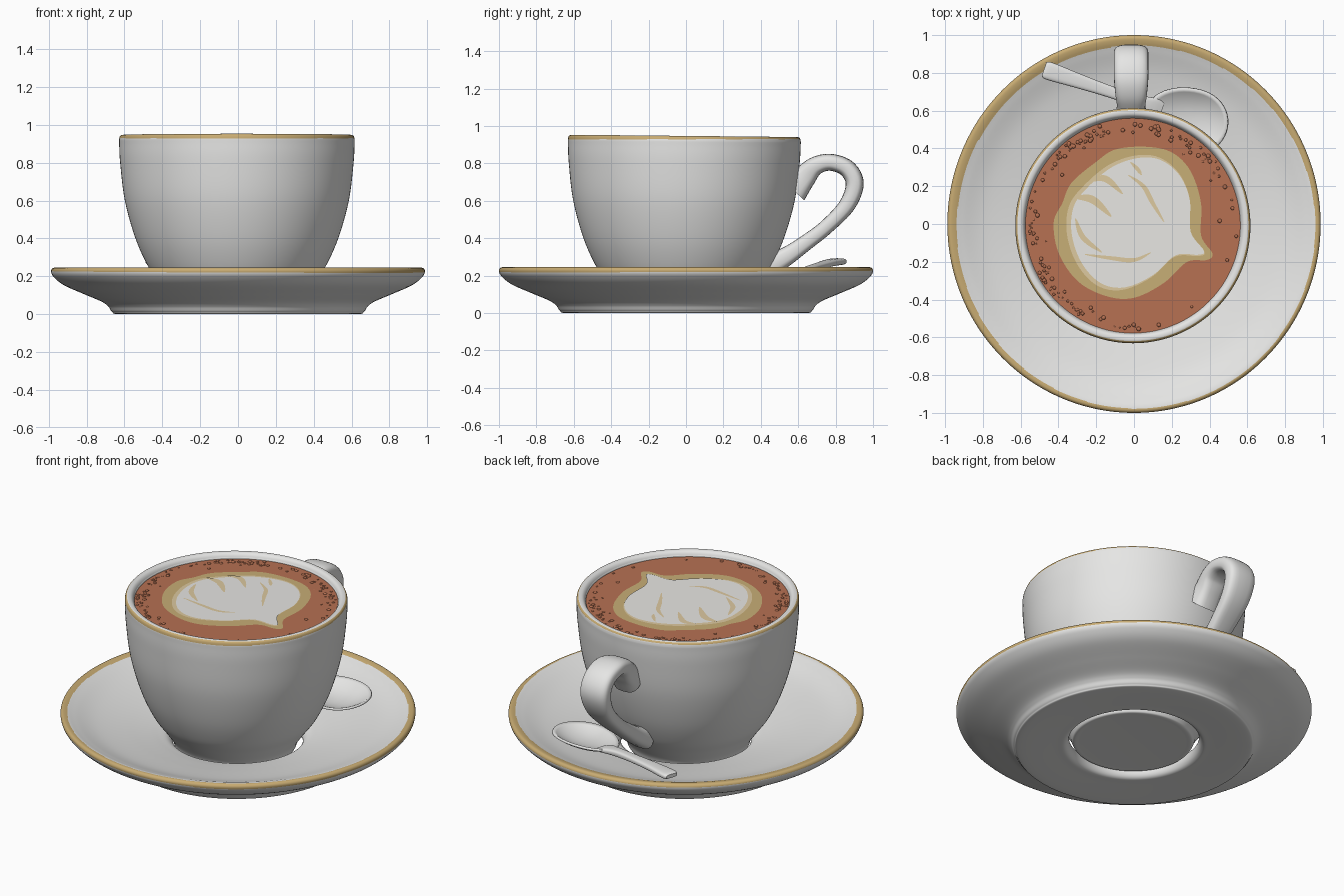
import bpy, bmesh, math, random
from mathutils import Vector

random.seed(4)
default = bpy.data.objects.get("Cube")
if default:
    bpy.data.objects.remove(default)


def material(name, color):
    m = bpy.data.materials.new(name)
    m.use_nodes = True
    m.diffuse_color = (*color, 1)
    m.node_tree.nodes["Principled BSDF"].inputs["Base Color"].default_value = (*color, 1)
    return m


porcelain = material("white porcelain", (0.79, 0.79, 0.78))
gold = material("gold trim", (0.58, 0.41, 0.17))
coffee_brown = material("coffee brown", (0.47, 0.165, 0.085))
foam_tan = material("tan foam", (0.57, 0.42, 0.18))
foam_beige = material("beige foam", (0.72, 0.58, 0.35))
foam_white = material("white foam", (0.84, 0.83, 0.80))


def finish(name, bm, mats, angle=50):
    """Turn a bmesh into a smooth shaded object."""
    bmesh.ops.recalc_face_normals(bm, faces=bm.faces[:])
    mesh = bpy.data.meshes.new(name)
    bm.to_mesh(mesh)
    bm.free()
    ob = bpy.data.objects.new(name, mesh)
    bpy.context.scene.collection.objects.link(ob)
    for m in mats:
        mesh.materials.append(m)
    bpy.ops.object.select_all(action="DESELECT")
    ob.select_set(True)
    bpy.context.view_layer.objects.active = ob
    bpy.ops.object.shade_smooth_by_angle(angle=math.radians(angle))
    return ob


def smooth(points, steps=6, closed=False):
    """Catmull-Rom curve through tuples of any length."""
    n = len(points)
    pts = [Vector(p) for p in points]
    get = (lambda i: pts[i % n]) if closed else (lambda i: pts[max(0, min(n - 1, i))])
    out = []
    for i in range(n if closed else n - 1):
        a, b, c, d = (get(i + k) for k in (-1, 0, 1, 2))
        for s in range(steps):
            t = s / steps
            out.append(0.5 * (2 * b + (c - a) * t + (2 * a - 5 * b + 4 * c - d) * t * t
                              + (3 * b - a - 3 * c + d) * t ** 3))
    return out if closed else out + [pts[-1]]


def bridge(bm, rings, closed=False):
    pairs = list(zip(rings, rings[1:])) + ([(rings[-1], rings[0])] if closed else [])
    for a, b in pairs:
        for i in range(len(a)):
            j = (i + 1) % len(a)
            bm.faces.new((a[i], a[j], b[j], b[i]))


def lathe(profile, closed, segments=192):
    bm = bmesh.new()
    rings = []
    for r, z in profile:
        angles = [2 * math.pi * i / segments for i in range(segments)]
        rings.append([bm.verts.new((r * math.cos(a), r * math.sin(a), z)) for a in angles])
    bridge(bm, rings, closed)
    if not closed:
        bm.faces.new(rings[0])
        bm.faces.new(rings[-1])
    return bm


def sweep(path, sides=24, power=0.65):
    """Rounded bar along (x, z, thickness, width) in the local xz plane."""
    bm = bmesh.new()
    pts = smooth(path)
    rings = []
    for i, (x, z, thick, wide) in enumerate(pts):
        d = pts[min(i + 1, len(pts) - 1)] - pts[max(i - 1, 0)]
        side = Vector((-d[1], d[0])).normalized()
        ring = []
        for k in range(sides):
            a = 2 * math.pi * k / sides
            c, s = math.cos(a), math.sin(a)
            u = math.copysign(abs(c) ** power, c) * thick / 2
            v = math.copysign(abs(s) ** power, s) * wide / 2
            ring.append(bm.verts.new((x + side.x * u, v, z + side.y * u)))
        rings.append(ring)
    bridge(bm, rings)
    bm.faces.new(rings[0])
    bm.faces.new(rings[-1])
    return bm


# Saucer with an open well in the middle and a gold edge, wider at the back left
saucer_profile = smooth([
    (0.385, 0.012), (0.45, 0.006), (0.64, 0.0), (0.674, 0.012), (0.694, 0.04), (0.73, 0.066),
    (0.82, 0.104), (0.93, 0.152), (0.985, 0.195), (1.0, 0.225), (0.99, 0.243), (0.965, 0.243),
    (0.92, 0.228), (0.8, 0.187), (0.6, 0.145), (0.46, 0.115), (0.395, 0.095), (0.366, 0.055)],
    steps=9, closed=True)
bm = lathe(saucer_profile, True)
for f in bm.faces:
    c = f.calc_center_median()
    f.material_index = int(c.z > 0.223 + 0.004 * (c.y - c.x)
                           and math.hypot(c.x - 0.011, c.y + 0.016) > 0.961)
saucer = finish("saucer", bm, [porcelain, gold])
saucer.scale.x = 0.988

# Cup body with a gold line around the lip, thinning towards the back
CUP = (-0.006, -0.018, 0)
TILT = -0.01
cup_profile = smooth([
    (0.3, 0.035), (0.33, 0.035), (0.342, 0.05), (0.357, 0.09), (0.405, 0.16), (0.468, 0.25),
    (0.536, 0.4), (0.592, 0.6), (0.617, 0.8), (0.622, 0.9), (0.622, 0.925), (0.617, 0.941),
    (0.604, 0.947), (0.585, 0.943), (0.572, 0.925), (0.566, 0.89), (0.54, 0.65), (0.43, 0.3),
    (0.3, 0.1)])
bm = lathe(cup_profile, False)
for f in bm.faces:
    c = f.calc_center_median()
    f.material_index = int(c.z > 0.929 + 0.012 * c.y and math.hypot(c.x, c.y) > 0.612)
cup = finish("cup", bm, [porcelain, gold])
cup.location, cup.rotation_euler.x = CUP, TILT

# Cup handle, thick at the top joint
handle = finish("cup_handle", sweep([
    (0.57, 0.66, 0.17, 0.165), (0.63, 0.725, 0.13, 0.15), (0.69, 0.785, 0.1, 0.168),
    (0.772, 0.806, 0.09, 0.182), (0.862, 0.772, 0.094, 0.182), (0.902, 0.69, 0.096, 0.182),
    (0.86, 0.575, 0.088, 0.17), (0.75, 0.46, 0.08, 0.15), (0.64, 0.375, 0.085, 0.13),
    (0.54, 0.305, 0.1, 0.13), (0.44, 0.25, 0.13, 0.15)]), [porcelain])
handle.rotation_euler.z = math.pi / 2
handle.location.x = -0.015

# Spoon: a shallow egg-shaped bowl leaning with the saucer, and a bent stem
SPOON_X, SPOON_Y, SPOON_TURN = 0.30, 0.555, math.radians(-18.8)
bm = bmesh.new()
rings = []
for t in [0.04] + [i / 10 for i in range(1, 11)]:
    ring = []
    for k in range(48):
        a = 2 * math.pi * k / 48
        c, s = math.cos(a), math.sin(a)
        ring.append(bm.verts.new(((0.2 if c > 0 else 0.235) * t * c,
                                  0.167 * t * s * (1 + 0.1 * c), 0.05 * t ** 2.2)))
    rings.append(ring)
bm.faces.new(rings[0])
bridge(bm, rings)
bowl = finish("spoon_bowl", bm, [porcelain])
shell = bowl.modifiers.new("shell", "SOLIDIFY")
shell.thickness, shell.offset = 0.014, 0
bowl.location = (SPOON_X, SPOON_Y, 0.167)
bowl.rotation_euler = (0.1, 0, SPOON_TURN)
stem = finish("spoon_stem", sweep([
    (-0.16, 0.204, 0.012, 0.07), (-0.2, 0.211, 0.026, 0.1), (-0.25, 0.22, 0.034, 0.08),
    (-0.34, 0.234, 0.038, 0.064), (-0.48, 0.25, 0.036, 0.064), (-0.65, 0.267, 0.036, 0.08),
    (-0.79, 0.275, 0.036, 0.095), (-0.82, 0.276, 0.022, 0.075)]), [porcelain])
stem.location = (SPOON_X, SPOON_Y, 0)
stem.rotation_euler.z = SPOON_TURN

# Coffee surface
LEVEL = 0.915
coffee = finish("coffee", lathe([(0.569, LEVEL - 0.02), (0.569, LEVEL)], False), [coffee_brown])
coffee.location, coffee.rotation_euler.x = CUP, TILT


def plate(name, outline, height, mat):
    """Thin flat foam shape lying on the coffee."""
    bm = bmesh.new()
    face = bm.faces.new([bm.verts.new((p[0], p[1], LEVEL + height)) for p in outline])
    bmesh.ops.triangulate(bm, faces=[face])
    ob = finish(name, bm, [mat])
    ob.rotation_euler.x = TILT


# Foam leaf in nested layers
outer = smooth([
    (-0.1, 0.385), (0.06, 0.4), (0.2, 0.37), (0.3, 0.27), (0.355, 0.1), (0.355, -0.07),
    (0.415, -0.165), (0.385, -0.2), (0.28, -0.21), (0.16, -0.32), (0, -0.4), (-0.15, -0.39),
    (-0.3, -0.31), (-0.4, -0.16), (-0.425, 0), (-0.38, 0.1), (-0.33, 0.21), (-0.2, 0.32)],
    closed=True)
inner = smooth([
    (-0.12, 0.29), (0.02, 0.34), (0.14, 0.33), (0.24, 0.25), (0.295, 0.12), (0.3, -0.05),
    (0.37, -0.15), (0.34, -0.172), (0.22, -0.175), (0.1, -0.28), (-0.05, -0.345), (-0.18, -0.32),
    (-0.28, -0.21), (-0.33, -0.06), (-0.32, 0.08), (-0.25, 0.18)], closed=True)
plate("foam_edge", outer, 0.002, foam_tan)
plate("foam_halo", [p * 1.04 - Vector((0.012, 0)) for p in inner], 0.004, foam_beige)
plate("foam_leaf", inner, 0.006, foam_white)


def streak(name, path, width):
    """Ribbon that tapers at both ends."""
    pts = smooth(path)
    left, right = [], []
    for i, p in enumerate(pts):
        d = (pts[min(i + 1, len(pts) - 1)] - pts[max(i - 1, 0)]).normalized()
        w = width * (0.15 + math.sin(math.pi * i / (len(pts) - 1))) / 2
        off = Vector((-d.y, d.x)) * w
        left.append(p + off)
        right.append(p - off)
    plate(name, left + right[::-1], 0.008, foam_beige)


streaks = [
    ([(-0.03, 0.25), (0.05, 0.19), (0.1, 0.1), (0.16, 0.0)], 0.022),
    ([(-0.23, 0.22), (-0.15, 0.23), (-0.06, 0.15)], 0.03),
    ([(-0.31, 0.13), (-0.22, 0.12), (-0.12, 0.03)], 0.035),
    ([(-0.31, 0.02), (-0.27, -0.08), (-0.17, -0.16)], 0.025),
    ([(-0.26, -0.17), (-0.12, -0.19), (0.0, -0.2), (0.09, -0.16)], 0.02),
    ([(-0.02, 0.32), (0.02, 0.28), (0.04, 0.25)], 0.018)]
for number, (path, width) in enumerate(streaks):
    streak(f"foam_streak_{number + 1}", path, width)

# Small bubbles clustered along the edge of the coffee
bm = bmesh.new()
for _ in range(150):
    a = math.radians(random.gauss(*random.choice([(50, 28), (120, 20), (195, 20), (245, 28)])))
    r = 0.555 - abs(random.gauss(0, 0.035))
    size = random.uniform(0.004, 0.012)
    made = bmesh.ops.create_icosphere(bm, subdivisions=2, radius=size)
    bmesh.ops.scale(bm, verts=made["verts"], vec=(1, 1, 0.5))
    bmesh.ops.translate(bm, verts=made["verts"],
                        vec=(r * math.cos(a), r * math.sin(a), LEVEL))
bubbles = finish("coffee_bubbles", bm, [coffee_brown])
bubbles.location, bubbles.rotation_euler.x = CUP, TILT
